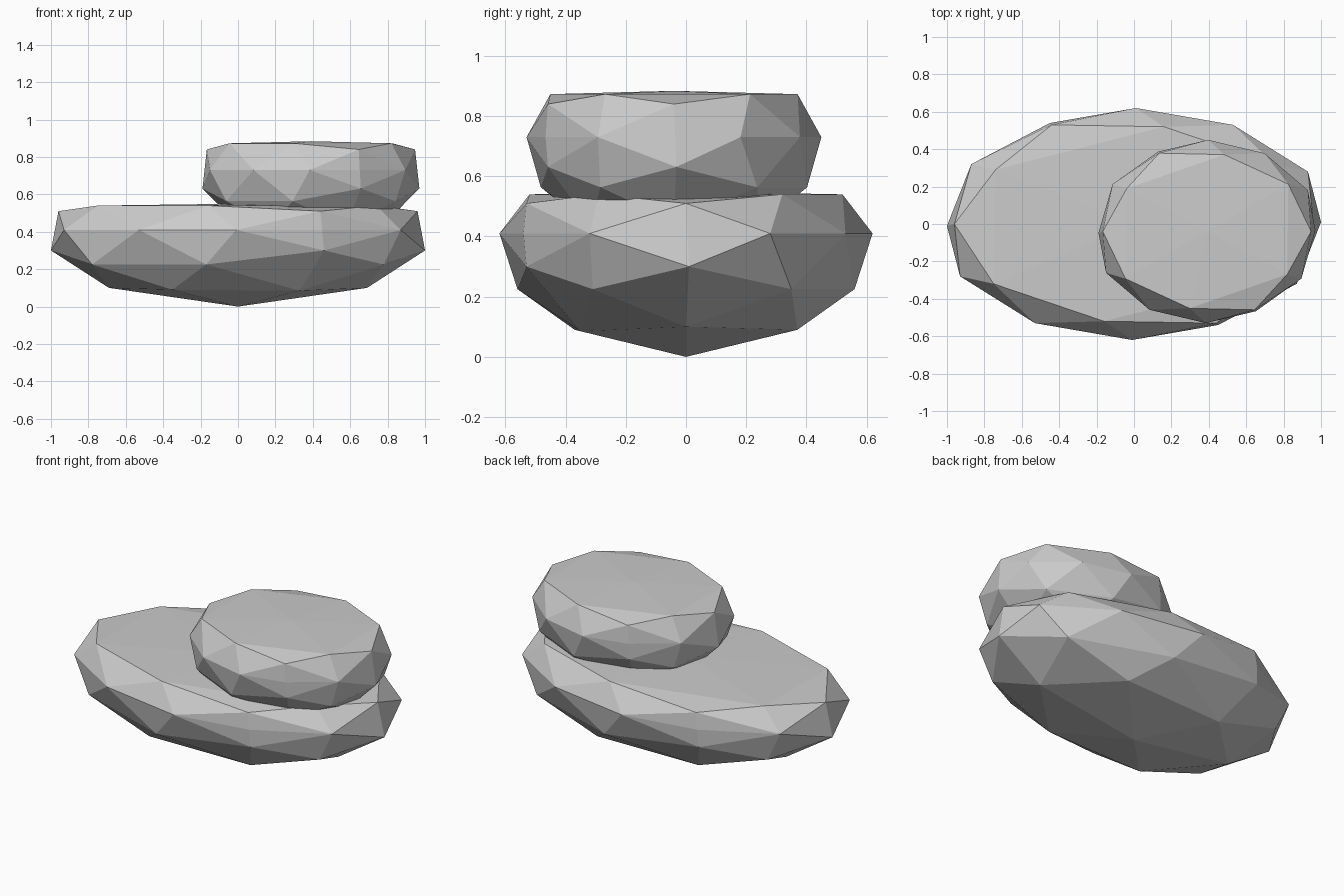
import bpy, bmesh

if "Cube" in bpy.data.objects:
    bpy.data.objects.remove(bpy.data.objects["Cube"])

# Half of a faceted boulder; the other half is the same turned 180 degrees about z
WAIST_Z = 0.41
WAIST = [(0.93, 0.28), (0.53, 0.53), (0.01, 0.62), (-0.45, 0.54), (-0.87, 0.32)]
SHOULDER = [(0.96, 0, 0.51), (0.75, 0.32, 0.54), (0.16, 0.52, 0.54),
            (-0.44, 0.53, 0.51), (-0.74, 0.29, 0.54)]
BELLY = [(1.0, 0.01, 0.30), (0.78, 0.35, 0.225), (0.17, 0.56, 0.225),
         (-0.46, 0.53, 0.30), (-0.78, 0.31, 0.225)]
BASE = [(0.69, 0, 0.10), (0.35, 0.37, 0.09), (-0.33, 0.35, 0.085)]
POLES = [(0, 0, 0), (0, 0, 0.55)]


def boulder(name, centre, sx, sy, up, down):
    """Faceted stone; up/down scale the heights above/below its waist."""
    half = [(x, y, WAIST_Z) for x, y in WAIST] + SHOULDER + BELLY + BASE
    points = half + [(-x, -y, z) for x, y, z in half] + POLES
    bm = bmesh.new()
    for x, y, z in points:
        h = z - WAIST_Z
        bm.verts.new((centre[0] + x * sx, centre[1] + y * sy,
                      centre[2] + h * (up if h > 0 else down)))
    hull = bmesh.ops.convex_hull(bm, input=bm.verts)
    spare = {v for v in hull["geom_interior"] + hull["geom_unused"]
             if isinstance(v, bmesh.types.BMVert)}
    bmesh.ops.delete(bm, geom=list(spare), context='VERTS')
    bmesh.ops.recalc_face_normals(bm, faces=bm.faces)
    mesh = bpy.data.meshes.new(name)
    bm.to_mesh(mesh)
    bm.free()
    obj = bpy.data.objects.new(name, mesh)
    bpy.context.collection.objects.link(obj)
    return obj


# Wide bottom stone and the smaller stone resting off-centre on it
boulder("lower_rock", (0, 0, WAIST_Z), 1, 1, 1, 1)
boulder("upper_rock", (0.39, -0.04, 0.73), 0.58, 0.79, 1.1, 0.9)
